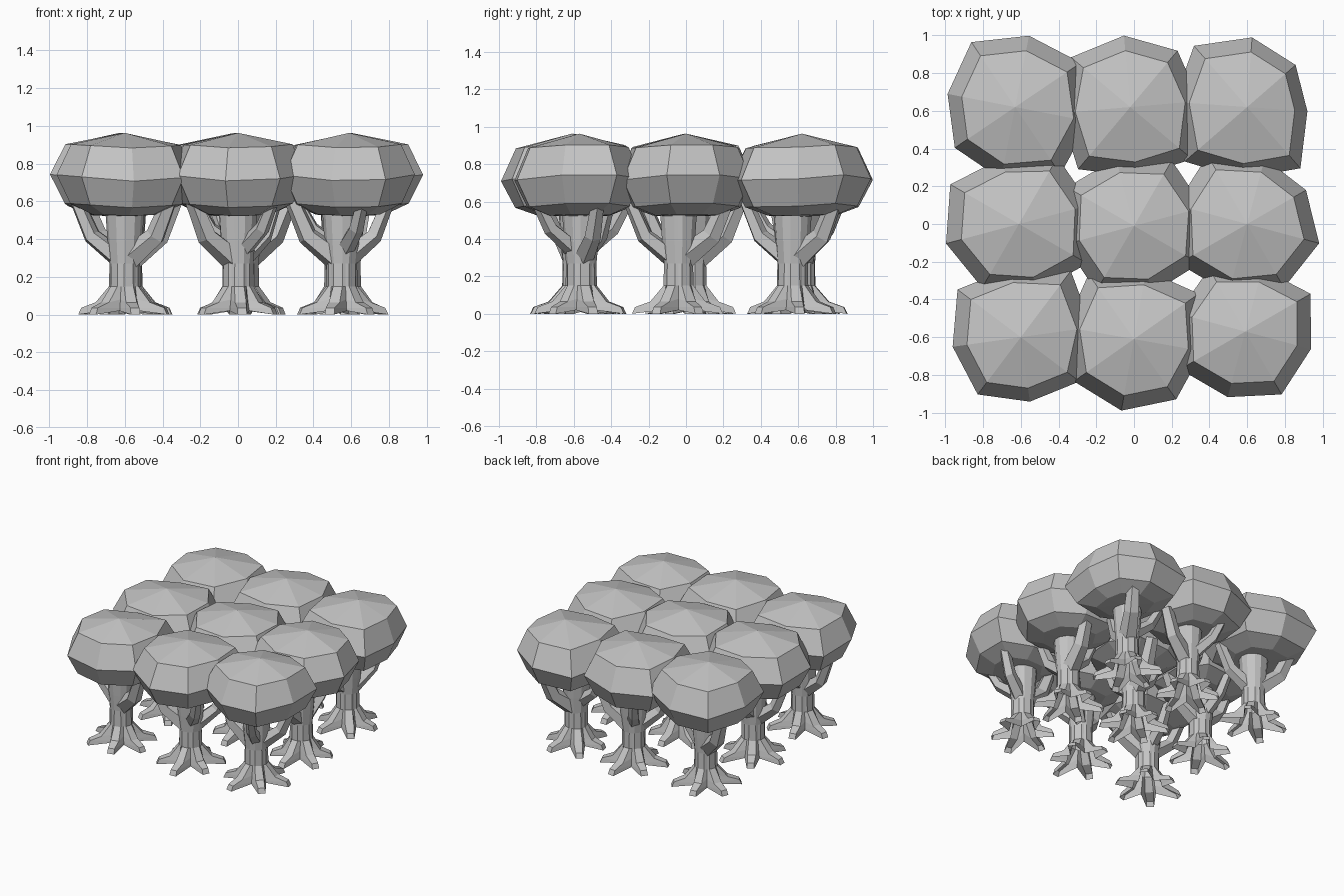
import bpy, bmesh, math
from mathutils import Vector

if "Cube" in bpy.data.objects:
    bpy.data.objects.remove(bpy.data.objects["Cube"])

grey = bpy.data.materials.new("plain grey")
grey.diffuse_color = (0.55, 0.55, 0.55, 1)
grey.use_nodes = True
grey.node_tree.nodes["Principled BSDF"].inputs["Base Color"].default_value = grey.diffuse_color


def finish(bm, name):
    bmesh.ops.recalc_face_normals(bm, faces=bm.faces)
    mesh = bpy.data.meshes.new(name)
    bm.to_mesh(mesh)
    bm.free()
    mesh.materials.append(grey)
    obj = bpy.data.objects.new(name, mesh)
    bpy.context.collection.objects.link(obj)
    return obj


def bridge(bm, rings):
    n = len(rings[0])
    for a, b in zip(rings, rings[1:]):
        for i in range(n):
            j = (i + 1) % n
            bm.faces.new((a[i], a[j], b[j], b[i]))


def polar(angle, r, z):
    a = math.radians(angle)
    return Vector((r * math.cos(a), r * math.sin(a), z))


def limb(bm, origin, path, radii, sides):
    """Tapered tube along a path of points."""
    rings = []
    for k, (p, r) in enumerate(zip(path, radii)):
        tangent = path[min(k + 1, len(path) - 1)] - path[max(k - 1, 0)]
        turn = tangent.to_track_quat('Z', 'Y')
        rings.append([bm.verts.new(origin + p + turn @ polar(360 * (i + .5) / sides, r, 0))
                      for i in range(sides)])
    bridge(bm, rings)
    bm.faces.new(rings[-1])


def canopy(name, x, y, turn, radii):
    """Flattened faceted crown: four rings closed by a top and a bottom point."""
    bm = bmesh.new()
    rings = []
    for scale, z, wave in ((0.48, 0.528, 0.004), (0.80, 0.578, 0.012),
                           (1.0, 0.725, 0.018), (0.79, 0.893, 0.01)):
        rings.append([bm.verts.new(Vector((x, y, 0)) + polar(
            turn + 45 * i, r * scale, z + wave * math.sin(math.radians(turn * 3 + 100 * i))))
            for i, r in enumerate(radii)])
    bridge(bm, rings)
    for ring, z in ((rings[0], 0.52), (rings[-1], 0.963)):
        tip = bm.verts.new((x, y, z))
        for i in range(8):
            bm.faces.new((ring[i], ring[(i + 1) % 8], tip))
    finish(bm, name)


def trunk(name, base, turn):
    """Column whose open foot spreads into six blunt roots with hollows between."""
    bm = bmesh.new()
    rings = []
    # root: radius, height, half width; hollow: radius, height
    for r, z, half, hollow_r, hollow_z in (
            (0.238, 0.0, 0.026, 0.105, 0.02), (0.222, 0.036, 0.024, 0.100, 0.035),
            (0.145, 0.065, 0.030, 0.090, 0.08), (0.080, 0.150, 0.025, 0.078, 0.150),
            (0.078, 0.27, 0.024, 0.0795, 0.27), (0.088, 0.39, 0.027, 0.0897, 0.39),
            (0.100, 0.57, 0.031, 0.102, 0.57)):
        ring = []
        for i in range(6):
            a = turn + 60 * i
            reach = r * (1 + 0.08 * math.sin(i * 2.3)) if z < 0.1 else r
            side = polar(a + 90, half, 0)
            ring += [bm.verts.new(base + polar(a, reach, z) + s * side) for s in (-1, 1)]
            ring.append(bm.verts.new(base + polar(a + 30, hollow_r, hollow_z)))
        rings.append(ring)
    bridge(bm, rings)
    finish(bm, name)


def tree(label, x, y, turn, trunk_x, trunk_y, trunk_turn, radii):
    canopy("canopy_" + label, x, y, turn, radii)
    base = Vector((trunk_x, trunk_y, 0))
    trunk("trunk_" + label, base, trunk_turn + 10)

    # bent branches reaching up into the crown
    bm = bmesh.new()
    for angle, thick, z in ((0, 1.15, 0.31), (110, 0.85, 0.35), (195, 0.95, 0.31)):
        a = trunk_turn + angle
        limb(bm, base, [polar(a, 0.02, z - 0.02), polar(a, 0.18, z + 0.105), polar(a, 0.26, 0.60)],
             [0.06 * thick, 0.048 * thick, 0.038 * thick], 5)
    finish(bm, "branches_" + label)


# crown centre and turn, trunk centre and turn, crown radius at each of eight corners
tree("front_left", -0.60, -0.60, 8, -0.60, -0.57, -25, (.38, .44, .37, .42, .365, .38, .345, .39))
tree("front_middle", 0, -0.61, 35, 0.0, -0.58, 205, (.42, .37, .42, .37, .39, .385, .39, .37))
tree("front_right", 0.59, -0.57, 30, 0.55, -0.56, 185, (.40, .345, .385, .37, .40, .36, .385, .36))
tree("middle_left", -0.61, 0, 15, -0.59, 0.02, -10, (.39, .41, .36, .42, .40, .39, .37, .42))
tree("centre", 0, -0.01, 15, 0.03, 0.03, 80, (.38, .40, .37, .41, .38, .40, .37, .40))
tree("middle_right", 0.60, 0, 30, 0.57, -0.04, 80, (.36, .36, .42, .39, .42, .38, .39, .395))
tree("back_left", -0.63, 0.62, 34, -0.59, 0.60, 150, (.42, .385, .415, .365, .386, .39, .43, .40))
tree("back_middle", -0.02, 0.62, 5, 0.02, 0.61, 15, (.37, .39, .38, .41, .37, .43, .37, .43))
tree("back_right", 0.60, 0.62, -4, 0.54, 0.57, 60, (.32, .34, .37, .43, .39, .44, .38, .43))
